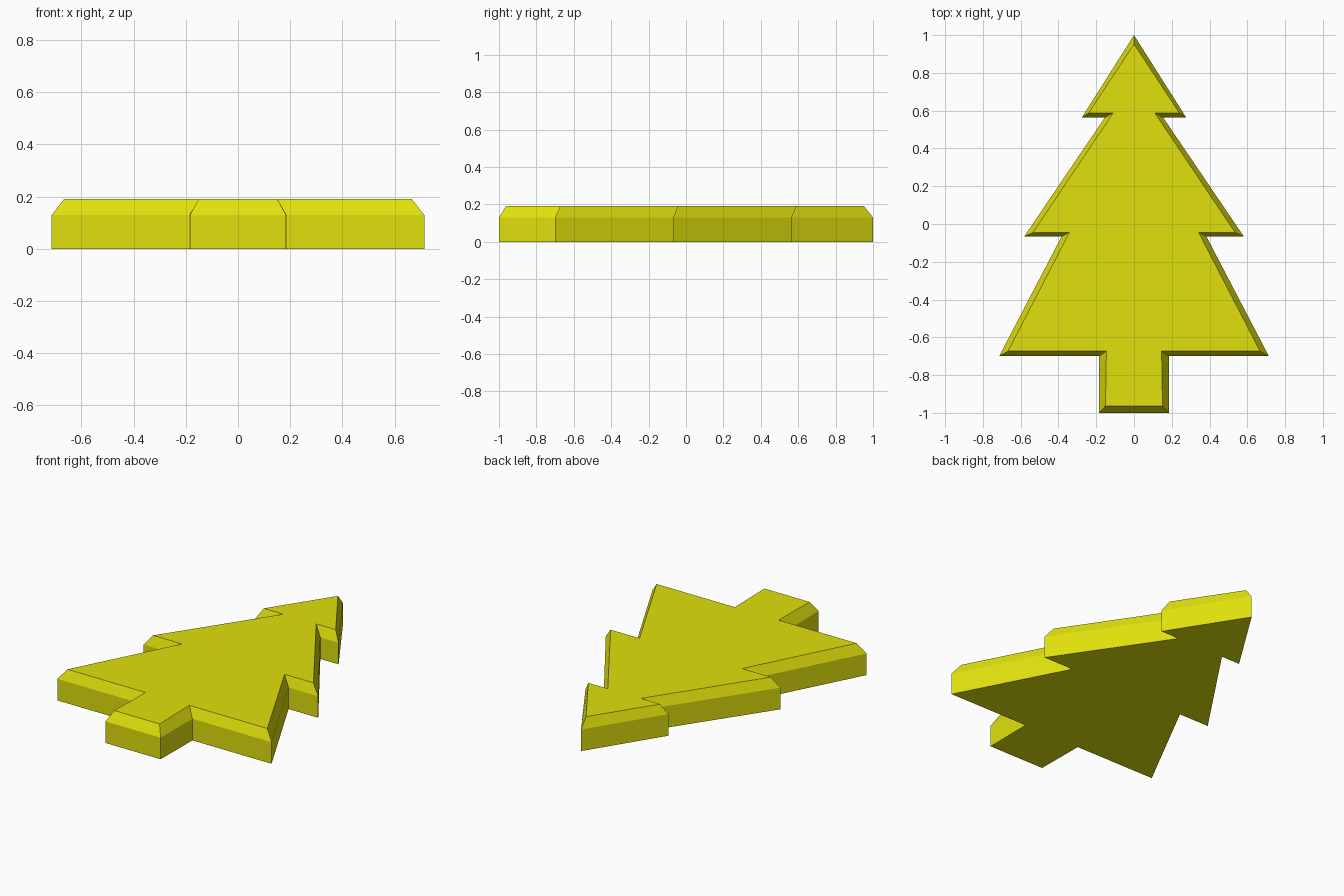
import bpy, bmesh

if "Cube" in bpy.data.objects:
    bpy.data.objects.remove(bpy.data.objects["Cube"])

# Right-half outlines, tip to trunk foot: outer wall and bevelled top face
outer = [(0, 1.0), (0.277, 0.563), (0.155, 0.563), (0.582, -0.067),
         (0.384, -0.067), (0.714, -0.70), (0.186, -0.70), (0.184, -1.0)]
inner = [(0, 0.952), (0.24, 0.588), (0.11, 0.588), (0.535, -0.045),
         (0.342, -0.045), (0.667, -0.673), (0.146, -0.673), (0.151, -0.963)]


def mirrored(half):
    # Close the outline by reflecting it across x = 0 (tip is shared)
    return half + [(-x, y) for x, y in reversed(half[1:])]


bm = bmesh.new()


def ring(half, z):
    return [bm.verts.new((x, y, z)) for x, y in mirrored(half)]


# Straight wall, sloped bevel, flat top and bottom
rings = [ring(outer, 0), ring(outer, 0.13), ring(inner, 0.19)]
n = len(rings[0])
for a, b in zip(rings, rings[1:]):
    for i in range(n):
        j = (i + 1) % n
        bm.faces.new((a[i], a[j], b[j], b[i]))
caps = [bm.faces.new(rings[0]), bm.faces.new(rings[-1])]
bmesh.ops.recalc_face_normals(bm, faces=bm.faces[:])
bmesh.ops.triangulate(bm, faces=caps)

mesh = bpy.data.meshes.new("tree_plaque")
bm.to_mesh(mesh)
bm.free()

# Single yellow colour
mat = bpy.data.materials.new("yellow")
mat.diffuse_color = (0.75, 0.75, 0.004, 1)
mat.use_nodes = True
mat.node_tree.nodes["Principled BSDF"].inputs["Base Color"].default_value = mat.diffuse_color
mesh.materials.append(mat)
bpy.context.collection.objects.link(bpy.data.objects.new("tree_plaque", mesh))
